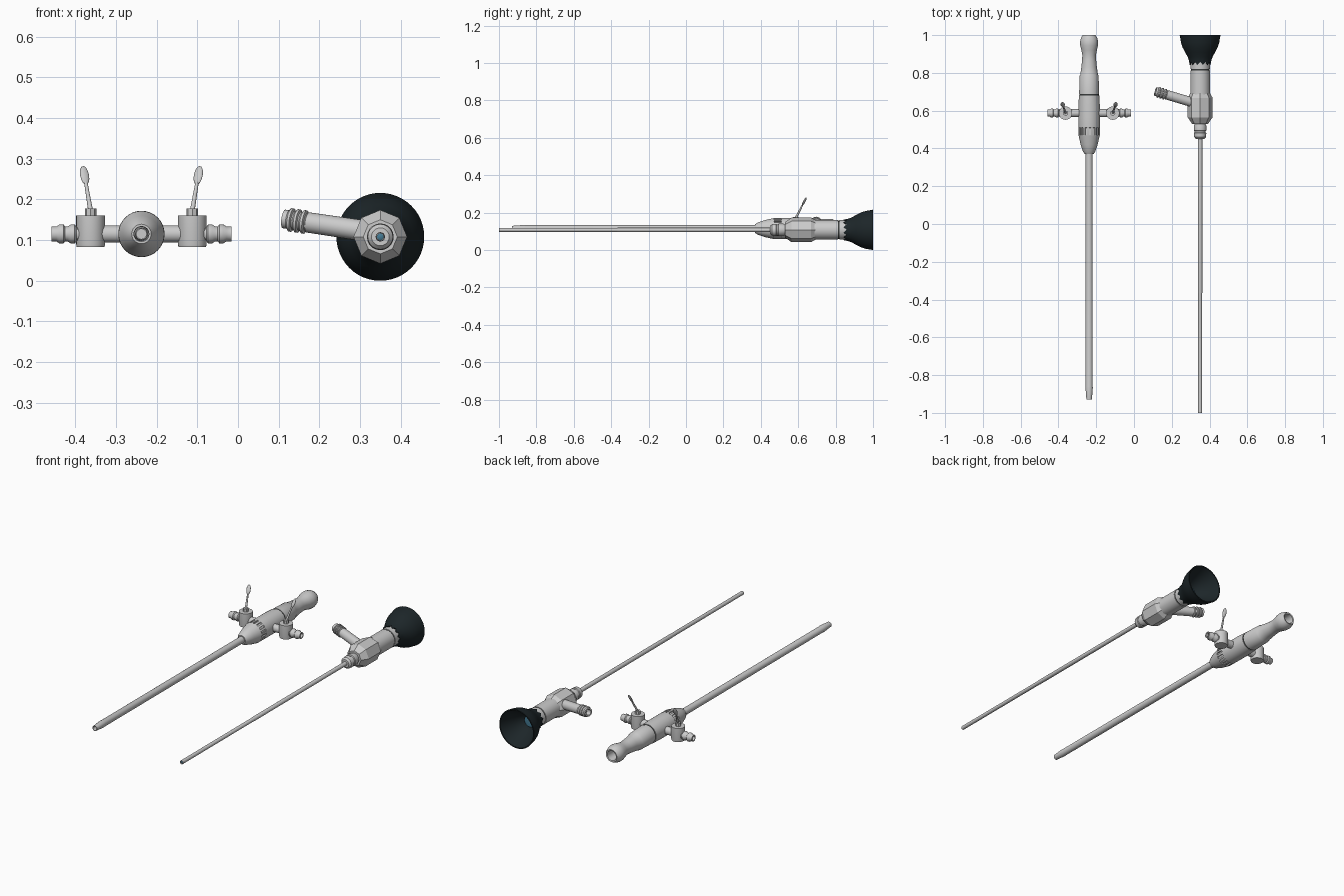
import bpy, bmesh, math
from mathutils import Vector

if "Cube" in bpy.data.objects:
    bpy.data.objects.remove(bpy.data.objects["Cube"])

BLACK = bpy.data.materials.new("black_rubber")
BLACK.diffuse_color = (0.012, 0.019, 0.022, 1)
BLACK.use_nodes = True
BLACK.node_tree.nodes["Principled BSDF"].inputs["Base Color"].default_value = BLACK.diffuse_color
LENS = bpy.data.materials.new("lens_glass")
LENS.diffuse_color = (0.06, 0.2, 0.3, 1)
LENS.use_nodes = True
LENS.node_tree.nodes["Principled BSDF"].inputs["Base Color"].default_value = LENS.diffuse_color
DARK = bpy.data.materials.new("dark_groove")
DARK.diffuse_color = (0.04, 0.045, 0.045, 1)
DARK.use_nodes = True
DARK.node_tree.nodes["Principled BSDF"].inputs["Base Color"].default_value = DARK.diffuse_color


def lathe(name, origin, direction, profile, sides=32, mat=None, smooth=True, edit=None):
    """Revolve (distance, radius) points about a direction from origin."""
    bm = bmesh.new()
    rings = []
    for d, r in profile:
        if r == 0:
            rings.append([bm.verts.new((0, 0, d))])
        else:
            rings.append([bm.verts.new((r * math.cos(2 * math.pi * i / sides),
                                        r * math.sin(2 * math.pi * i / sides), d))
                          for i in range(sides)])
    for a, b in zip(rings, rings[1:]):
        for i in range(sides):
            j = (i + 1) % sides
            quad = [a[i % len(a)], a[j % len(a)], b[j % len(b)], b[i % len(b)]]
            bm.faces.new(list(dict.fromkeys(quad)))
    if edit:
        edit(bm, rings)
    bmesh.ops.recalc_face_normals(bm, faces=bm.faces)
    me = bpy.data.meshes.new(name)
    bm.to_mesh(me)
    bm.free()
    ob = bpy.data.objects.new(name, me)
    bpy.context.collection.objects.link(ob)
    ob.location = origin
    ob.rotation_euler = Vector(direction).to_track_quat('Z', 'Y').to_euler()
    if mat:
        me.materials.append(mat)
    if smooth:
        bpy.ops.object.select_all(action='DESELECT')
        ob.select_set(True)
        bpy.context.view_layer.objects.active = ob
        bpy.ops.object.shade_smooth_by_angle(angle=math.radians(35))
    return ob


def barbs(start, end, r, ridge, count):
    """Stepped hose-barb profile running outwards."""
    pts = []
    step = (end - start) / count
    for k in range(count):
        d = start + k * step
        pts += [(d, r), (d + step * 0.15, ridge), (d + step * 0.5, ridge), (d + step * 0.8, r)]
    return pts


Y = (0, 1, 0)

# ---- Sheath ----
SX, SZ, AY = -0.2375, 0.115, 0.587
S = (SX, 0, SZ)
lathe("sheath_tube", S, Y, [(-0.80, 0.012), (-0.93, 0.012), (-0.93, 0.0145), (-0.865, 0.0195),
                            (-0.86, 0.0185), (0.40, 0.0185)], 24)


def slots(bm, rings):
    # alternate recessed slots around the nose band
    bm.faces.ensure_lookup_table()
    band = [f for f in bm.faces if 0.475 < f.calc_center_median().z < 0.505
            and f.calc_center_median().xy.length > 0.05]
    bmesh.ops.recalc_face_normals(bm, faces=bm.faces)
    bmesh.ops.inset_individual(bm, faces=band[::2], thickness=0.0015, depth=-0.006)


lathe("sheath_nose", S, Y, [(0.37, 0), (0.37, 0.024), (0.385, 0.033), (0.42, 0.045), (0.465, 0.055),
                            (0.47, 0.0565), (0.51, 0.0565), (0.515, 0.057), (0.56, 0.057),
                            (0.56, 0)], 32, edit=slots)
lathe("sheath_body", S, Y, [(0.55, 0), (0.55, 0.057), (0.62, 0.057), (0.68, 0.054), (0.68, 0)])
lathe("sheath_groove", S, Y, [(0.675, 0), (0.675, 0.051), (0.69, 0.051), (0.69, 0)], mat=DARK)
lathe("sheath_handle", S, Y, [(0.688, 0), (0.688, 0.053), (0.785, 0.050), (0.79, 0.047), (0.83, 0.041),
                              (0.87, 0.037), (0.895, 0.036), (0.92, 0.041), (0.945, 0.047),
                              (0.965, 0.048), (0.985, 0.043), (1.0, 0.034), (0.998, 0.027),
                              (0.93, 0.024), (0.93, 0)])

# ---- Mirrored stopcocks ----
for side, s in (("left", -1), ("right", 1)):
    lathe(side + "_port_arm", (SX, AY, SZ), (s, 0, 0),
          [(0.03, 0), (0.03, 0.021), (0.158, 0.021), (0.158, 0.018)]
          + barbs(0.16, 0.215, 0.018, 0.0235, 2)
          + [(0.221, 0.018), (0.221, 0.012), (0.18, 0.011), (0.18, 0)], 24)
    vx = SX + s * 0.125
    lathe(side + "_valve_body", (vx, AY, 0), (0, 0, 1),
          [(0.083, 0), (0.083, 0.034), (0.09, 0.0355), (0.16, 0.0355), (0.16, 0)], 28)
    lathe(side + "_valve_cap", (vx, AY, 0), (0, 0, 1),
          [(0.158, 0), (0.158, 0.014), (0.178, 0.014), (0.178, 0)], 8, smooth=False)
    base = Vector((vx, AY, 0.172))
    way = Vector((s * 0.018, 0.055, 0.106))
    lathe(side + "_lever", base, way, [(0, 0), (0, 0.006), (0.09, 0.004), (0.09, 0)], 12)
    # flattened teardrop thumb paddle
    paddle = lathe(side + "_lever_paddle", base + way * 0.82, way,
                   [(0.026 * math.sin(a), 0.0115 * math.cos(a) if abs(a) < 1.5 else 0)
                    for a in (k * math.pi / 8 for k in range(-4, 5))], 16)
    paddle.scale = (1, 0.5, 1)

# ---- Telescope ----
TX, TZ = 0.35, 0.108
T = (TX, 0, TZ)
lathe("scope_shaft", T, Y, [(-0.992, 0), (-0.992, 0.008), (-1.0, 0.008), (-1.0, 0.0105),
                            (-0.37, 0.0105), (-0.365, 0.0115), (0.47, 0.0115)], 24)
lathe("scope_tip_lens", T, Y, [(-0.994, 0.008), (-0.998, 0)], 16, LENS)
lathe("scope_collar", T, Y, [(0.45, 0), (0.45, 0.022), (0.46, 0.031), (0.482, 0.033), (0.485, 0.029),
                             (0.492, 0.029), (0.495, 0.033), (0.52, 0.033), (0.53, 0.029),
                             (0.55, 0.029), (0.55, 0)], 20)
lathe("octagonal_housing", T, Y, [(0.53, 0), (0.53, 0.042), (0.565, 0.066), (0.668, 0.066),
                                  (0.697, 0.05), (0.697, 0)], 8, smooth=False)
lathe("scope_barrel", T, Y, [(0.68, 0), (0.68, 0.052), (0.812, 0.052), (0.812, 0.048), (0.82, 0.048),
                             (0.82, 0.052), (0.87, 0.052), (0.87, 0)])
lathe("barrel_groove", T, Y, [(0.811, 0.0485), (0.821, 0.0485)], mat=DARK)


def scallop(bm, rings):
    # wavy front edge of the rubber cup
    for ring in rings[:2]:
        for i, v in enumerate(ring):
            v.co.z += 0.008 * math.cos(i * math.pi / 2)


lathe("rubber_eyecup", T, Y, [(0.852, 0.050), (0.850, 0.057), (0.868, 0.060), (0.885, 0.066),
                              (0.91, 0.080), (0.935, 0.093), (0.96, 0.101), (0.985, 0.105),
                              (1.0, 0.108), (1.0, 0.102), (0.96, 0.086), (0.925, 0.066),
                              (0.895, 0.046), (0.885, 0.032), (0.885, 0)], 48, BLACK, edit=scallop)
lathe("eyepiece_lens", T, Y, [(0.88, 0.031), (0.887, 0.030), (0.890, 0)], 24, LENS)

# ---- Light post ----
post_end = Vector((0.113, 0.702, 0.152))
post_start = Vector((TX, 0.632, 0.117))
L = (post_end - post_start).length
lathe("light_post", post_start, post_end - post_start,
      [(0, 0), (0, 0.026), (L - 0.062, 0.025), (L - 0.060, 0.022)]
      + barbs(L - 0.058, L - 0.008, 0.023, 0.029, 3)
      + [(L, 0.023), (L, 0.015), (L - 0.03, 0.014), (L - 0.03, 0)], 24)
